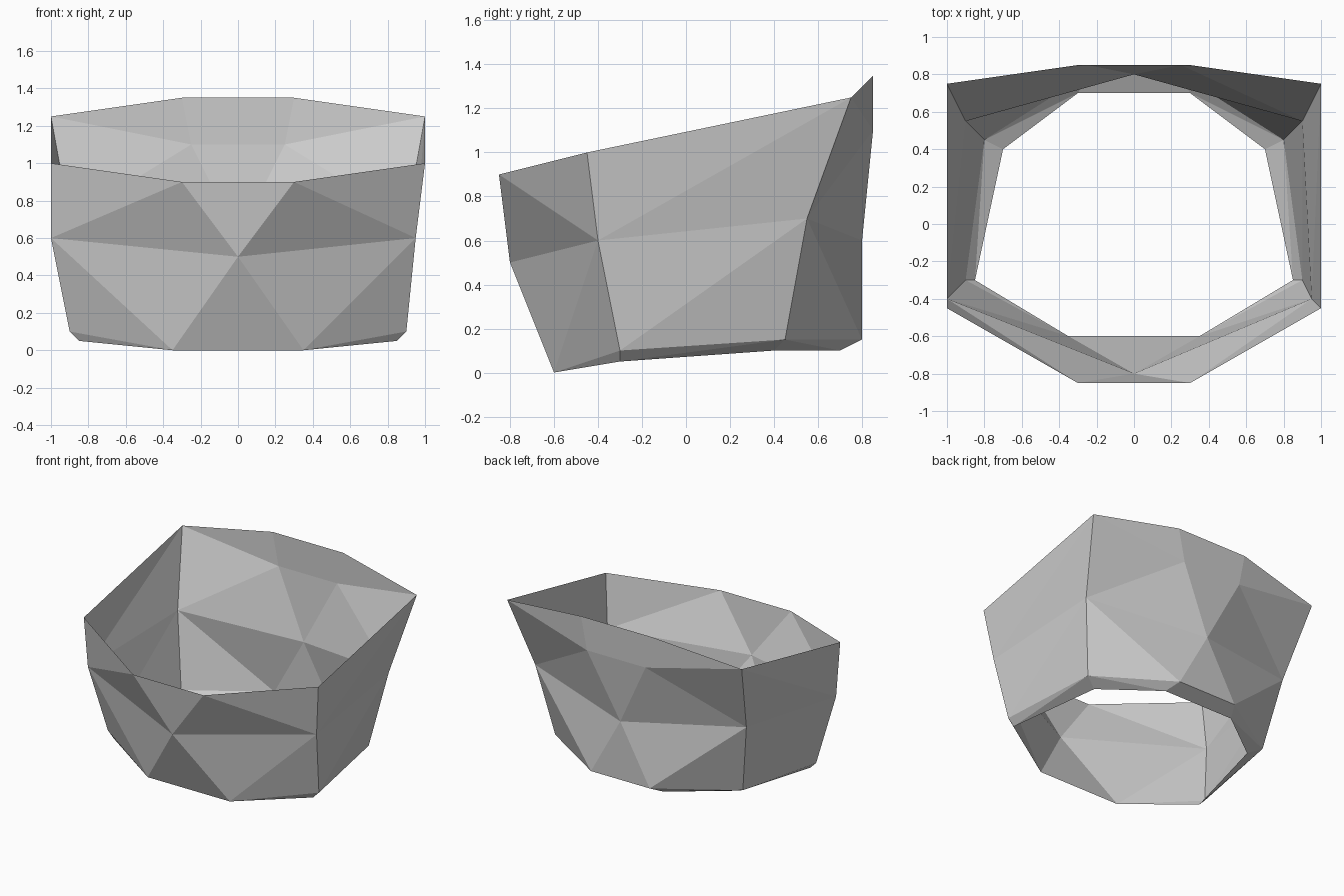
import bpy
import bmesh

cube = bpy.data.objects.get("Cube")
if cube:
    bpy.data.objects.remove(cube, do_unlink=True)

# Corner points of one half; points with x = 0 are shared by both halves
POINTS = {
    # upper rim
    "rim_front": (0.3, -0.85, 0.9), "rim_side": (1, -0.45, 1),
    "rim_rear": (1, 0.75, 1.25), "rim_back": (0.3, 0.85, 1.35),
    # waist
    "mid_front": (0, -0.8, 0.5), "mid_side": (0.95, -0.4, 0.6),
    "mid_rear": (0.9, 0.55, 0.7), "mid_back": (0, 0.8, 0.6),
    "high_back": (0.25, 0.85, 1.1),
    # lower edge
    "low_front": (0.35, -0.6, 0), "low_side": (0.9, -0.3, 0.1),
    "low_rear": (0.8, 0.45, 0.15), "low_back": (0.25, 0.8, 0.15),
    # inward lip
    "lip_side": (0.85, -0.3, 0.05), "lip_rear": (0.7, 0.4, 0.1),
    "lip_back": (0.3, 0.7, 0.1),
}

# Facets repeated on both halves
SIDE_FACETS = [
    # front corner
    ("rim_front", "rim_side", "mid_side"),
    ("rim_front", "mid_side", "mid_front"),
    ("mid_front", "mid_side", "low_front"),
    ("mid_side", "low_side", "low_front"),
    # side wall
    ("rim_side", "rim_rear", "mid_side"),
    ("rim_rear", "mid_rear", "mid_side"),
    ("mid_side", "mid_rear", "low_side"),
    ("mid_rear", "low_rear", "low_side"),
    # back corner
    ("rim_rear", "rim_back", "high_back"),
    ("rim_rear", "high_back", "mid_rear"),
    ("high_back", "mid_back", "mid_rear"),
    ("mid_rear", "mid_back", "low_back"),
    ("mid_rear", "low_back", "low_rear"),
    # inward lip
    ("low_front", "low_side", "lip_side"),
    ("low_side", "low_rear", "lip_side"),
    ("low_rear", "lip_rear", "lip_side"),
    ("low_rear", "low_back", "lip_back"),
    ("low_rear", "lip_back", "lip_rear"),
]

# Facets bridging the halves: points on the left half, then on the right half
CENTRE_FACETS = [
    (("rim_front", "mid_front"), ("rim_front",)),
    (("mid_front", "low_front"), ("low_front",)),
    (("high_back", "rim_back"), ("rim_back", "high_back")),
    (("high_back",), ("high_back", "mid_back")),
    (("mid_back", "low_back"), ("low_back",)),
    (("lip_back", "low_back"), ("low_back", "lip_back")),
]

bm = bmesh.new()
verts = {}


def corner(name, side):
    """Return the shared vertex for a named point on one half."""
    x, y, z = POINTS[name]
    key = (name, side if x else 0)
    if key not in verts:
        verts[key] = bm.verts.new((x * side, y, z))
    return verts[key]


for side in (1, -1):
    for names in SIDE_FACETS:
        bm.faces.new([corner(n, side) for n in names])

for left, right in CENTRE_FACETS:
    bm.faces.new([corner(n, 1) for n in left] + [corner(n, -1) for n in right])

# The right-hand waist corner bulges slightly further out
verts[("mid_side", -1)].co.x = -1

# Make all facets face outward
bmesh.ops.recalc_face_normals(bm, faces=bm.faces)
bm.normal_update()
front = min(bm.faces, key=lambda f: f.calc_center_median().y)
if front.normal.y > 0:
    bmesh.ops.reverse_faces(bm, faces=bm.faces)

mesh = bpy.data.meshes.new("faceted_shell")
bm.to_mesh(mesh)
bm.free()
shell = bpy.data.objects.new("faceted_shell", mesh)
bpy.context.collection.objects.link(shell)

# Plain grey surface
GREY = (0.6, 0.6, 0.6, 1)
grey = bpy.data.materials.new("plain_grey")
grey.use_nodes = True
grey.diffuse_color = GREY
grey.node_tree.nodes["Principled BSDF"].inputs["Base Color"].default_value = GREY
mesh.materials.append(grey)
